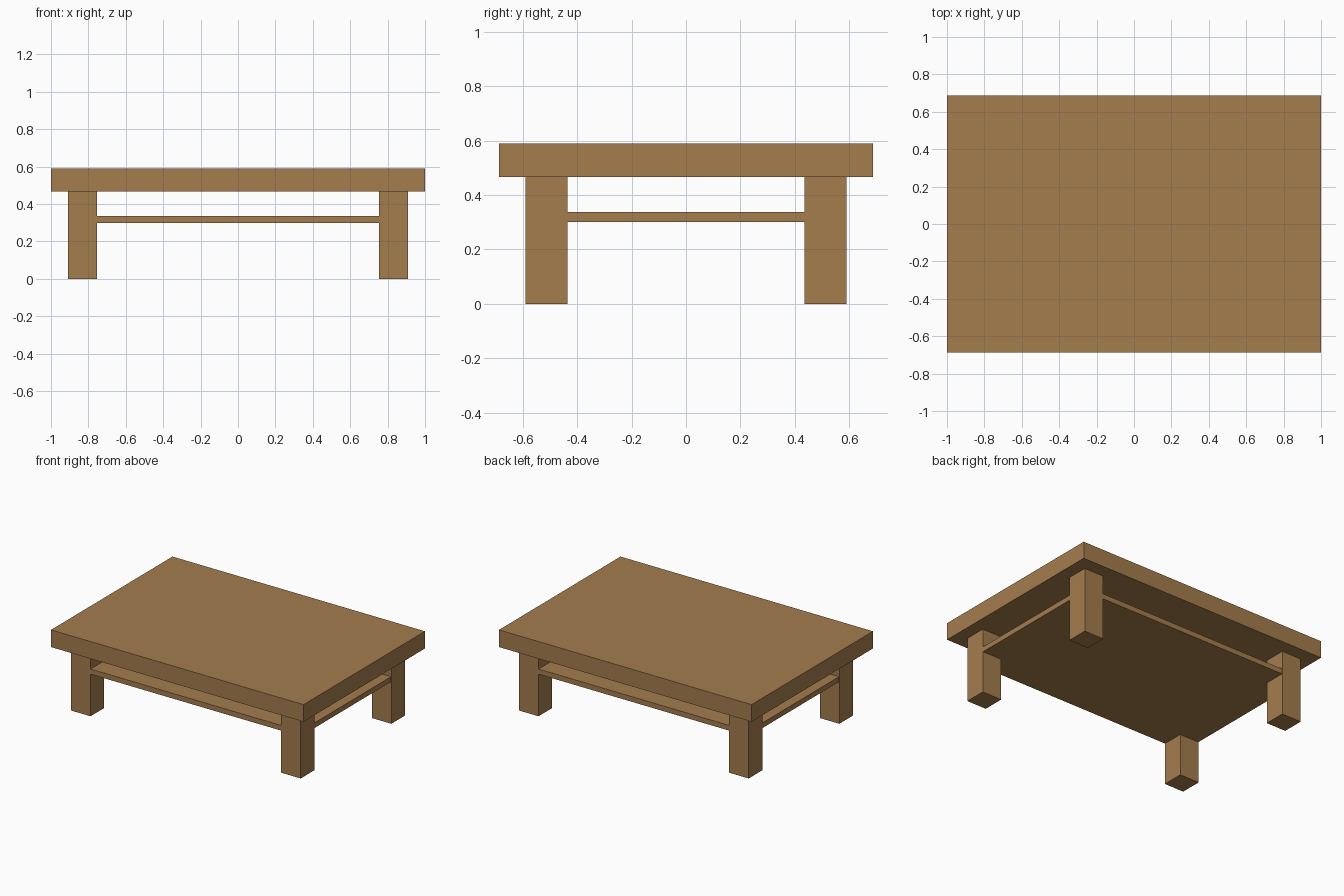
import bpy

if "Cube" in bpy.data.objects:
    bpy.data.objects.remove(bpy.data.objects["Cube"])

wood = bpy.data.materials.new("brown wood")
wood.diffuse_color = (0.376, 0.205, 0.076, 1.0)
wood.use_nodes = True
wood.node_tree.nodes["Principled BSDF"].inputs["Base Color"].default_value = wood.diffuse_color


def box(name, x0, x1, y0, y1, z0, z1):
    """Axis-aligned box given by its limits."""
    bpy.ops.mesh.primitive_cube_add(
        size=1, location=((x0 + x1) / 2, (y0 + y1) / 2, (z0 + z1) / 2))
    ob = bpy.context.object
    ob.name = name
    ob.scale = (x1 - x0, y1 - y0, z1 - z0)
    bpy.ops.object.transform_apply(location=False, rotation=False, scale=True)
    ob.data.materials.append(wood)
    return ob


# Thick table top
box("table_top", -1.0, 1.0, -0.687, 0.687, 0.467, 0.59)

# Thin lower shelf, reaching the outer faces of the legs
box("lower_shelf", -0.908, 0.908, -0.588, 0.588, 0.30, 0.337)

# Four square legs
for sx, side in ((-1, "left"), (1, "right")):
    for sy, end in ((-1, "front"), (1, "back")):
        xs = sorted((sx * 0.755, sx * 0.91))
        ys = sorted((sy * 0.435, sy * 0.59))
        box(f"{end}_{side}_leg", *xs, *ys, 0.0, 0.467)
